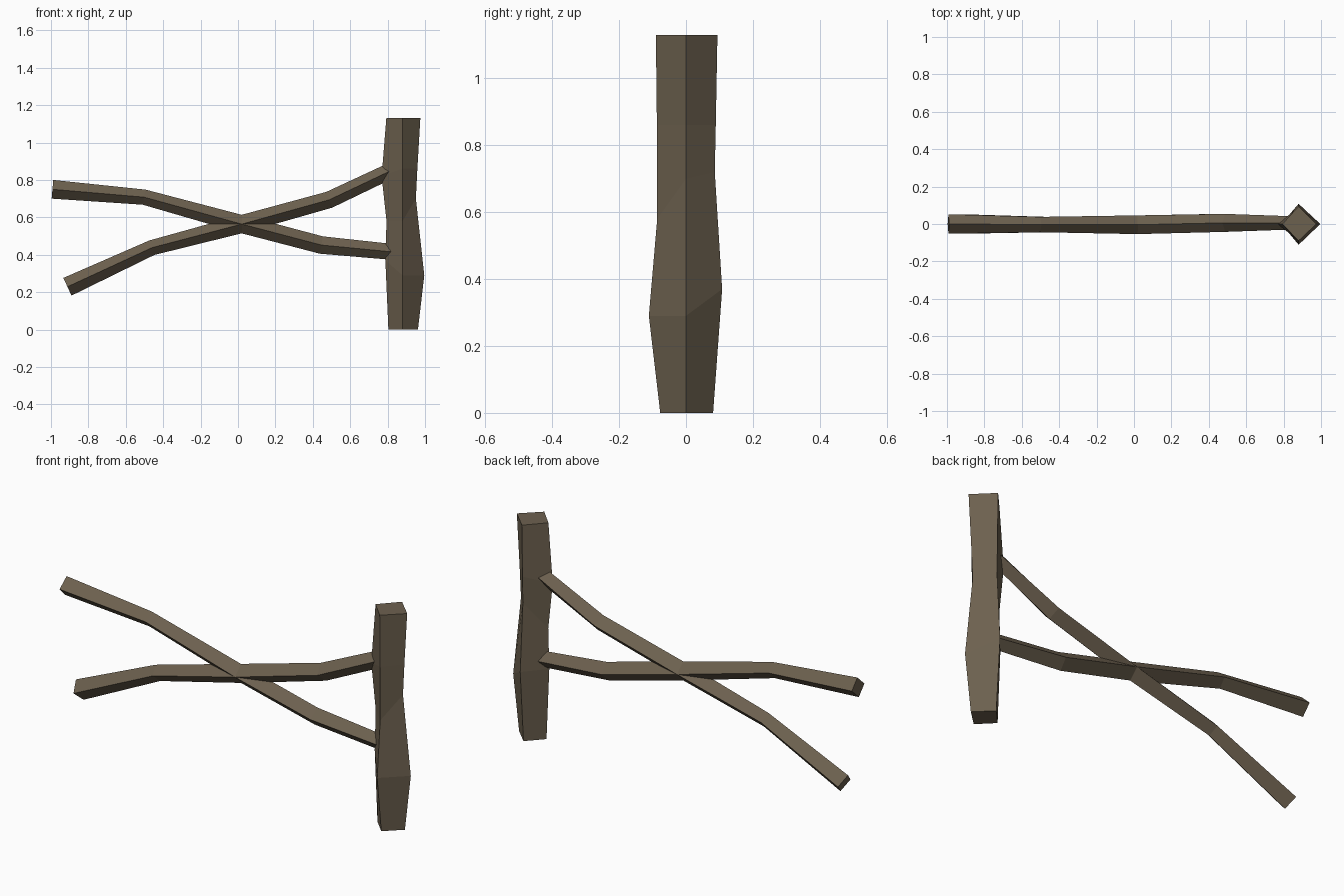
import bpy, bmesh
from mathutils import Vector

if "Cube" in bpy.data.objects:
    bpy.data.objects.remove(bpy.data.objects["Cube"])

wood = bpy.data.materials.new("weathered brown wood")
wood.diffuse_color = (0.152, 0.119, 0.078, 1)
wood.use_nodes = True
wood.node_tree.nodes["Principled BSDF"].inputs["Base Color"].default_value = wood.diffuse_color


def loft(name, rings):
    """Skin a list of equal-sized rings into a capped, flat-shaded tube."""
    bm = bmesh.new()
    loops = [[bm.verts.new(p) for p in ring] for ring in rings]
    n = len(loops[0])
    for a, b in zip(loops, loops[1:]):
        for i in range(n):
            j = (i + 1) % n
            bm.faces.new((a[i], a[j], b[j], b[i]))
    bm.faces.new(loops[0])
    bm.faces.new(loops[-1])
    bmesh.ops.recalc_face_normals(bm, faces=bm.faces)
    mesh = bpy.data.meshes.new(name)
    bm.to_mesh(mesh)
    bm.free()
    mesh.materials.append(wood)
    obj = bpy.data.objects.new(name, mesh)
    bpy.context.collection.objects.link(obj)
    return obj


def rail(name, path):
    """Diamond-section rail along (x, y, z, radius, y radius) points."""
    pts = [Vector(p[:3]) for p in path]
    rings = []
    for i, (c, p) in enumerate(zip(pts, path)):
        d = Vector()
        if i > 0:
            d += (c - pts[i - 1]).normalized()
        if i < len(pts) - 1:
            d += (pts[i + 1] - c).normalized()
        up = Vector((-d.z, 0, d.x)).normalized() * p[3]
        side = Vector((0, p[4], 0))
        rings.append([c + up, c + side, c - up, c - side])
    return loft(name, rings)


# Post: each corner edge of the diamond section as (offset, z) per ring
PX = 0.88
left = [(0.804, 0), (0.788, 0.37), (0.794, 0.58), (0.768, 0.82), (0.793, 1.13)]
right = [(0.962, 0), (0.996, 0.29), (0.951, 0.70), (0.959, 0.86), (0.975, 1.13)]
front = [(-0.077, 0), (-0.111, 0.29), (-0.086, 0.58), (-0.087, 0.86), (-0.090, 1.13)]
back = [(0.081, 0), (0.108, 0.37), (0.086, 0.72), (0.089, 0.86), (0.094, 1.13)]
loft("post", [
    [(l[0], 0, l[1]), (PX, f[0], f[1]), (r[0], 0, r[1]), (PX, b[0], b[1])]
    for l, f, r, b in zip(left, front, right, back)])

# Two crossing rails, their right ends buried in the post
rail("falling_rail", [
    (-0.992, 0, 0.75, 0.05, 0.052), (-0.502, -0.003, 0.708, 0.041, 0.041),
    (0.02, -0.004, 0.564, 0.048, 0.05), (0.446, 0.006, 0.452, 0.047, 0.048),
    (0.86, 0.006, 0.412, 0.042, 0.035)])
rail("rising_rail", [
    (-0.912, 0, 0.229, 0.052, 0.052), (-0.46, -0.003, 0.438, 0.041, 0.041),
    (0.02, -0.004, 0.564, 0.048, 0.05), (0.488, 0.006, 0.694, 0.045, 0.048),
    (0.86, 0.006, 0.870, 0.042, 0.035)])
